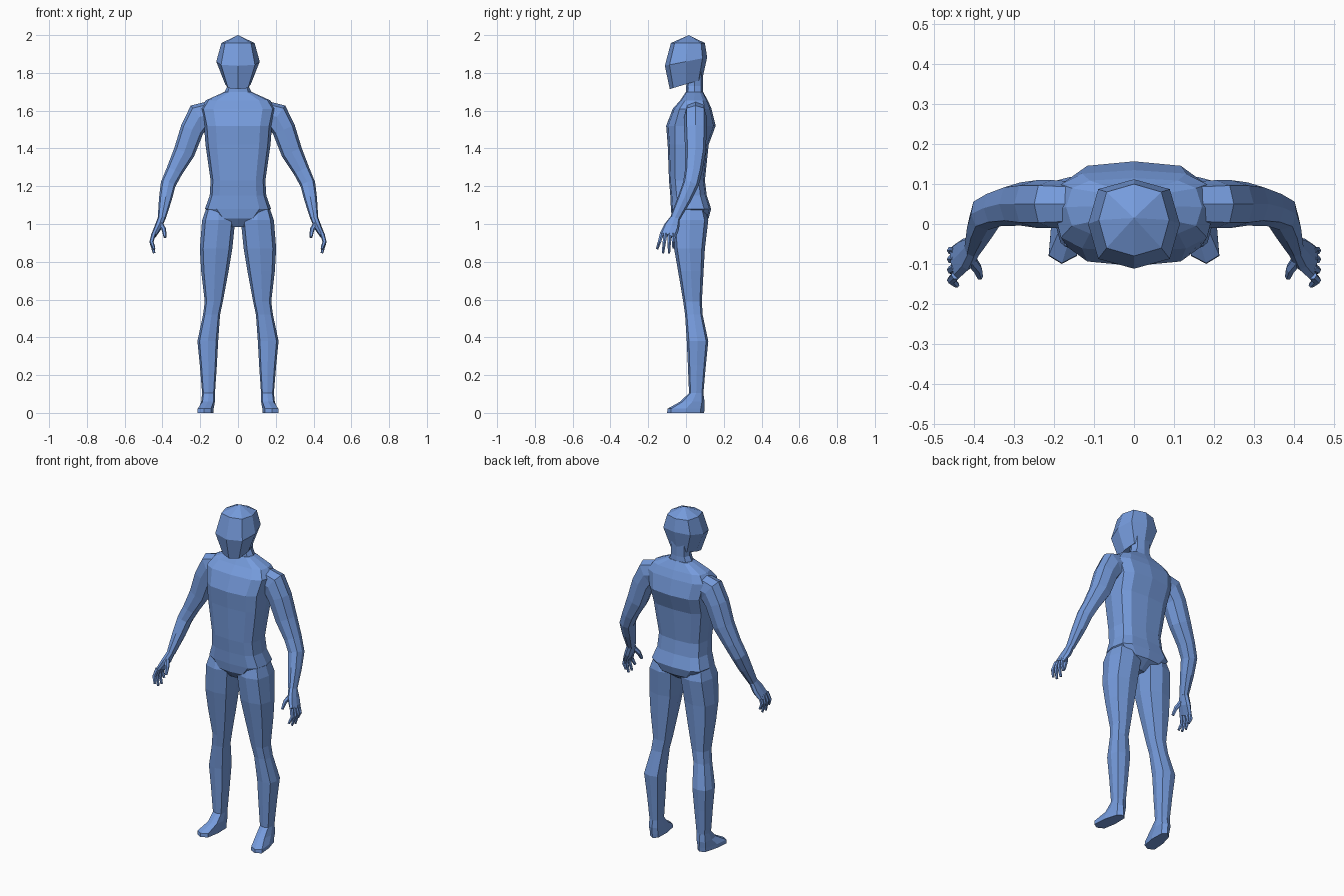
import bpy, bmesh, math
from mathutils import Vector

skin = bpy.data.materials.new("soft blue")
skin.diffuse_color = (0.18, 0.33, 0.72, 1)


def loft(name, rows, n=8, p=0.75, follow=False, mirror=False, tilts=None, shape=None):
    """Skin rounded-box rings (x, y, z, radius across, radius front-back)."""
    bm = bmesh.new()
    rings = []
    for i, (x, y, z, rx, ry) in enumerate(rows):
        t = Vector((0, 0, 1))
        if follow:
            a, b = rows[max(i - 1, 0)], rows[min(i + 1, len(rows) - 1)]
            t = (Vector(b[:3]) - Vector(a[:3])).normalized()
        v = Vector((0, 1, 0))
        v = (v - t * v.dot(t)).normalized()
        u = v.cross(t)
        ring = []
        for k in range(n):
            c, s = math.cos(math.tau * k / n), math.sin(math.tau * k / n)
            c = math.copysign(abs(c) ** p, c) if abs(c) > 1e-6 else 0
            s = math.copysign(abs(s) ** p, s) if abs(s) > 1e-6 else 0
            co = Vector((x, y, z)) + u * rx * c + v * ry * s
            if tilts:
                co.z += tilts[i] * ry * s
            if shape:
                co = shape(co)
            ring.append(bm.verts.new(co))
        rings.append(ring)
    for a, b in zip(rings, rings[1:]):
        for k in range(n):
            m = (k + 1) % n
            bm.faces.new((a[k], a[m], b[m], b[k]))
    bm.faces.new(rings[0])
    bm.faces.new(rings[-1])
    bmesh.ops.remove_doubles(bm, verts=bm.verts, dist=0.0005)
    bmesh.ops.recalc_face_normals(bm, faces=bm.faces)
    me = bpy.data.meshes.new(name)
    bm.to_mesh(me)
    bm.free()
    me.materials.append(skin)
    ob = bpy.data.objects.new(name, me)
    bpy.context.collection.objects.link(ob)
    if mirror:
        ob.modifiers.new("Mirror", 'MIRROR').use_mirror_merge = False
    return ob


def box_rows(spans):
    """Turn (z, x min, x max, y min, y max) spans into ring rows."""
    return [((a + b) / 2, (c + d) / 2, z, (b - a) / 2, (d - c) / 2) for z, a, b, c, d in spans]


# Torso, from crotch to neck base
loft("torso", box_rows([
    (0.985, -0.05, 0.05, -0.04, 0.06),
    (1.03, -0.12, 0.12, -0.075, 0.12),
    (1.08, -0.175, 0.175, -0.08, 0.133),
    (1.15, -0.15, 0.15, -0.083, 0.11),
    (1.23, -0.145, 0.145, -0.09, 0.10),
    (1.42, -0.172, 0.172, -0.097, 0.12),
    (1.52, -0.18, 0.18, -0.105, 0.157),
    (1.61, -0.20, 0.20, -0.07, 0.135),
    (1.655, -0.17, 0.17, -0.03, 0.115),
    (1.70, -0.07, 0.07, 0.0, 0.09)]), n=12, p=0.62)

# Neck and head
loft("neck", [(0, 0.045, 1.67, 0.085, 0.046), (0, 0.045, 1.73, 0.056, 0.044),
              (0, 0.05, 1.82, 0.056, 0.042)])
loft("head", [(0, 0, 1.74, 0.068, 0.086), (0, 0, 1.86, 0.115, 0.112),
              (0, 0.01, 1.958, 0.088, 0.09), (0, 0.015, 2.0, 0, 0)],
     p=0.72, tilts=[0.3, 0.2, 0, 0])


# Legs with feet: toes splay outwards and heels narrow
def splay(co):
    if co.z < 0.05:
        co.x = 0.168 + (co.x - 0.168) * (0.85 - 1.5 * co.y) - 0.13 * co.y
    return co


loft("leg", box_rows([
    (1.12, 0.06, 0.155, -0.05, 0.09),
    (1.02, 0.015, 0.19, -0.077, 0.118),
    (0.87, 0.03, 0.202, -0.063, 0.10),
    (0.75, 0.05, 0.195, -0.042, 0.093),
    (0.59, 0.08, 0.176, -0.015, 0.084),
    (0.52, 0.095, 0.185, -0.005, 0.088),
    (0.38, 0.105, 0.215, 0.004, 0.118),
    (0.25, 0.112, 0.202, 0.01, 0.105),
    (0.105, 0.122, 0.19, 0.016, 0.092),
    (0.06, 0.122, 0.195, -0.03, 0.098),
    (0.022, 0.122, 0.214, -0.098, 0.098),
    (0.0, 0.122, 0.214, -0.10, 0.096)]), p=0.66, mirror=True, shape=splay)

# Arms, hanging out and slightly forward
loft("arm", [
    (0.13, 0.05, 1.585, 0.07, 0.055), (0.205, 0.05, 1.567, 0.075, 0.06),
    (0.243, 0.05, 1.50, 0.062, 0.06), (0.285, 0.05, 1.38, 0.057, 0.054),
    (0.337, 0.04, 1.28, 0.044, 0.046), (0.37, 0.025, 1.21, 0.04, 0.042),
    (0.385, -0.01, 1.13, 0.034, 0.036),
    (0.404, -0.058, 1.03, 0.021, 0.026)], follow=True, mirror=True)

# Palms
loft("palm", [
    (0.403, -0.056, 1.035, 0.02, 0.025), (0.422, -0.076, 0.985, 0.02, 0.042),
    (0.447, -0.096, 0.938, 0.014, 0.044)], follow=True, mirror=True)

# Fingers: knuckle y, tip y, tip z
for i, (ky, ty, tz) in enumerate([(-0.128, -0.153, 0.868), (-0.108, -0.122, 0.846),
                                  (-0.087, -0.09, 0.846), (-0.067, -0.066, 0.872)]):
    loft(f"finger_{i + 1}", [
        (0.446, ky, 0.95, 0.012, 0.011), (0.458, (ky + ty) / 2, 0.905, 0.011, 0.010),
        (0.444, ty, tz, 0.007, 0.007)], n=6, p=0.9, follow=True, mirror=True)
loft("thumb", [
    (0.412, -0.085, 1.005, 0.014, 0.016), (0.392, -0.112, 0.97, 0.012, 0.013),
    (0.386, -0.132, 0.93, 0.008, 0.009)], n=6, p=0.9, follow=True, mirror=True)
